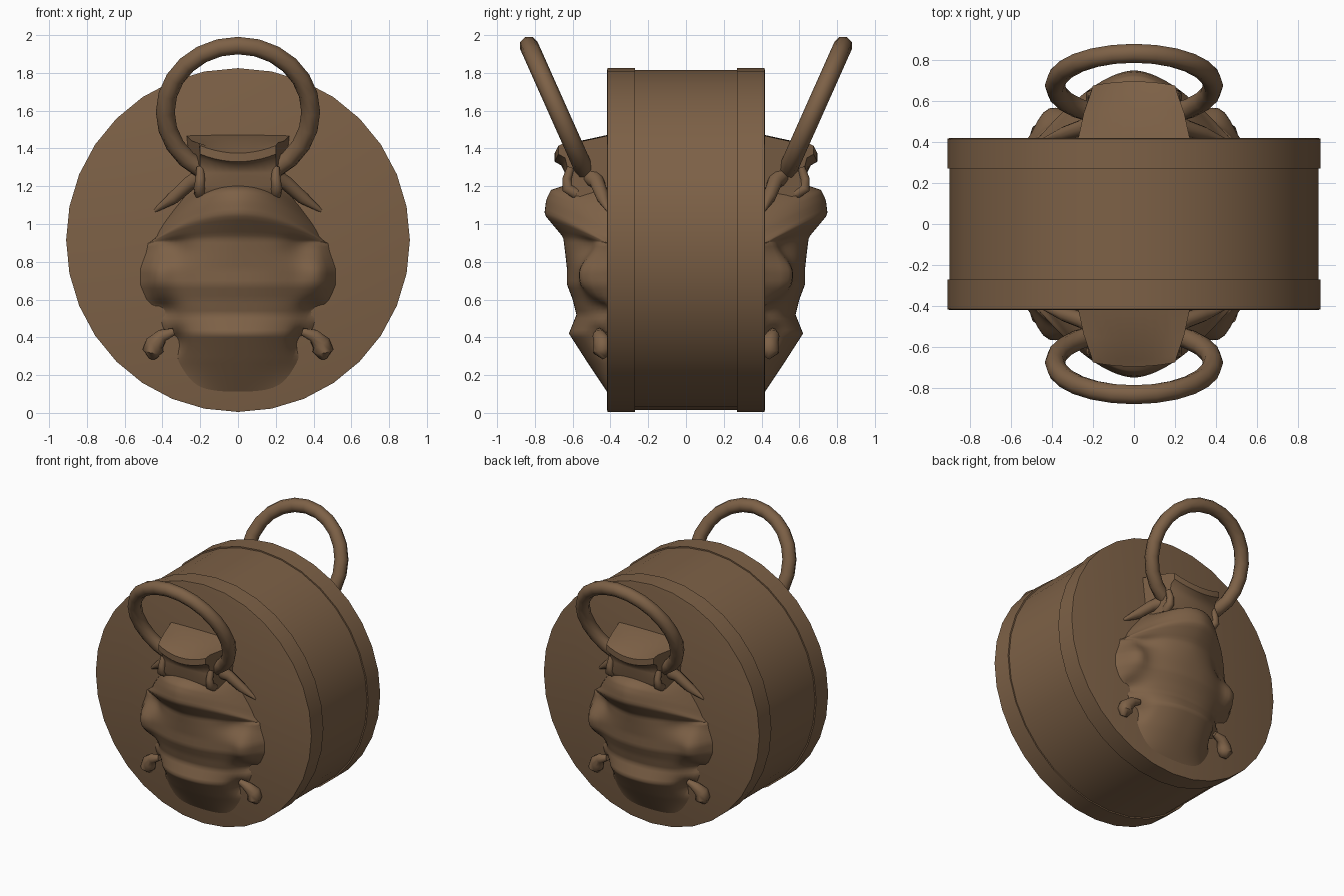
import bpy, bmesh, math
from mathutils import Vector

if "Cube" in bpy.data.objects:
    bpy.data.objects.remove(bpy.data.objects["Cube"])

bronze = bpy.data.materials.new("aged_bronze")
bronze.diffuse_color = (0.205, 0.119, 0.062, 1)
bronze.use_nodes = True
bronze.node_tree.nodes["Principled BSDF"].inputs["Base Color"].default_value = bronze.diffuse_color
ZC = 0.915


def make(name, bm, angle=40):
    bmesh.ops.recalc_face_normals(bm, faces=bm.faces)
    me = bpy.data.meshes.new(name)
    bm.to_mesh(me)
    bm.free()
    ob = bpy.data.objects.new(name, me)
    bpy.context.collection.objects.link(ob)
    me.materials.append(bronze)
    bpy.ops.object.select_all(action='DESELECT')
    ob.select_set(True)
    bpy.context.view_layer.objects.active = ob
    bpy.ops.object.shade_smooth_by_angle(angle=math.radians(angle))
    return ob


def lathe(name, profile, n=32):
    """Spin (radius, y) points about the drum axis; end points are capped."""
    bm = bmesh.new()
    rings = [[bm.verts.new((r * math.sin(2 * math.pi * i / n), y, ZC + r * math.cos(2 * math.pi * i / n)))
              for i in range(n)] for r, y in profile]
    for a, b in zip(rings, rings[1:]):
        for i in range(n):
            bm.faces.new((a[i], a[(i + 1) % n], b[(i + 1) % n], b[i]))
    bm.faces.new(rings[0])
    bm.faces.new(rings[-1])
    return make(name, bm)


def tube(name, pts, radii, n=10, closed=False):
    """Round tube through the points, with one radius for each point."""
    bm = bmesh.new()
    pts = [Vector(p) for p in pts]
    m, rings = len(pts), []
    for i, p in enumerate(pts):
        nxt = pts[(i + 1) % m] if closed else pts[min(i + 1, m - 1)]
        prv = pts[(i - 1) % m] if closed else pts[max(i - 1, 0)]
        t = (nxt - prv).normalized()
        side = t.cross(Vector((0, 1, 0.41))).normalized()
        up = side.cross(t)
        rings.append([bm.verts.new(p + radii[i] * (math.cos(a) * side + math.sin(a) * up))
                      for a in (2 * math.pi * k / n for k in range(n))])
    for i in range(m if closed else m - 1):
        a, b = rings[i], rings[(i + 1) % m]
        for k in range(n):
            bm.faces.new((a[k], a[(k + 1) % n], b[(k + 1) % n], b[k]))
    if not closed:
        bm.faces.new(rings[0])
        bm.faces.new(rings[-1])
    return make(name, bm, 60)


def lerp_rows(rows, z):
    for a, b in zip(rows, rows[1:]):
        if z <= b[0]:
            t = (z - a[0]) / (b[0] - a[0])
            return [p + (q - p) * t for p, q in zip(a, b)]
    return rows[-1]


def bump(x, z, cx, cz, rx, rz, h):
    return h * math.exp(-((abs(x) - cx) / rx) ** 2 - ((z - cz) / rz) ** 2)


# height, forward depth, half width, roundness of the cross-section
HEAD = [(0.10, 0.41, 0.26, 2), (0.28, 0.53, 0.34, 2.4), (0.42, 0.62, 0.40, 2.4),
        (0.52, 0.58, 0.44, 2.4), (0.60, 0.60, 0.50, 2.2), (0.68, 0.63, 0.53, 2.2),
        (0.76, 0.63, 0.53, 2.2), (0.85, 0.64, 0.50, 2.0), (0.93, 0.65, 0.49, 1.8),
        (1.05, 0.75, 0.48, 1.7), (1.13, 0.74, 0.42, 1.8), (1.19, 0.71, 0.33, 2.2),
        (1.21, 0.60, 0.30, 2.2), (1.26, 0.41, 0.26, 2)]


def head(name):
    bm = bmesh.new()
    nz, nx, rows = 58, 36, []
    for j in range(nz + 1):
        z = 0.10 + 1.16 * j / nz
        _, d, w, p = lerp_rows(HEAD, z)
        row = []
        for i in range(nx + 1):
            u = 2 * i / nx - 1
            x = u * w
            edge = 1 - abs(u) ** p
            y = 0.40 + (d - 0.40) * edge
            y += min(1, edge * 4) * (bump(x, z, 0.43, 0.73, 0.08, 0.12, 0.07)      # cheeks
                                     - bump(x, z, 0.33, 0.38, 0.04, 0.06, 0.07)    # pits
                                     - bump(x, z, 0.40, 0.55, 0.07, 0.05, 0.05)
                                     - bump(x, z, 0.33, 0.88, 0.08, 0.06, 0.03))
            # brow top follows a shallow arch
            zz = z - (0.9 * x * x if z > 1.1 else 0.9 * x * x * max(0, (z - 0.9) / 0.2))
            row.append(bm.verts.new((x, -y, zz)))
        rows.append(row)
    for a, b in zip(rows, rows[1:]):
        for i in range(nx):
            bm.faces.new((a[i], a[i + 1], b[i + 1], b[i]))
    return make(name, bm, 70)


# depth, height, half width of the lug that grips the ring
LUG = [(0.40, 1.475, 0.28), (0.56, 1.44, 0.245), (0.66, 1.39, 0.21), (0.695, 1.375, 0.20),
       (0.695, 1.33, 0.20), (0.66, 1.31, 0.20), (0.64, 1.27, 0.20), (0.65, 1.20, 0.225),
       (0.62, 1.15, 0.22), (0.40, 1.13, 0.24)]


def lug(name):
    bm = bmesh.new()
    n, rows = 10, []
    for y, z, w in LUG:
        arch = 0.04 if 1.3 < z < 1.42 else 0
        rows.append([bm.verts.new((w * u, -y + 0.02 * u * u, z + arch * u * u))
                     for u in (2 * i / n - 1 for i in range(n + 1))])
    for a, b in zip(rows, rows[1:]):
        for i in range(n):
            bm.faces.new((a[i], a[i + 1], b[i + 1], b[i]))
    bm.faces.new([r[0] for r in rows])
    bm.faces.new([r[-1] for r in rows])
    return make(name, bm, 45)


# Drum body with a raised band at each end
lathe("drum_body", [(0.90, -0.30), (0.90, 0.30)])
for s, side in ((-1, "front"), (1, "back")):
    lathe(side + "_band", [(0.90, s * 0.27), (0.91, s * 0.27), (0.91, s * 0.415), (0.90, s * 0.418)])

# Front face parts
parts = [head("front_head"), lug("front_lug")]

# Tilted handle ring
tilt = math.atan2(0.33, 0.74)
ring = [(0.385 * math.sin(a), -0.675 - 0.385 * math.cos(a) * math.sin(tilt),
         1.593 + 0.385 * math.cos(a) * math.cos(tilt)) for a in (2 * math.pi * i / 24 for i in range(24))]
parts.append(tube("front_ring", ring, [0.05] * 24, 8, True))

# Paired details: brow creases, lower nubs, ring clasps
for s, side in ((-1, "left"), (1, "right")):
    parts.append(tube(f"front_{side}_brow", [(s * 0.19, -0.50, 1.25), (s * 0.25, -0.47, 1.22),
                      (s * 0.34, -0.44, 1.14), (s * 0.44, -0.41, 1.07)], [0.05, 0.04, 0.035, 0.01]))
    parts.append(tube(f"front_{side}_nub", [(s * 0.34, -0.46, 0.43), (s * 0.40, -0.46, 0.41),
                      (s * 0.44, -0.44, 0.37), (s * 0.45, -0.44, 0.33), (s * 0.45, -0.42, 0.295)],
                      [0.02, 0.035, 0.05, 0.055, 0.025]))
    parts.append(tube(f"front_{side}_clasp", [(s * 0.20, -0.61, 1.30), (s * 0.20, -0.63, 1.24),
                      (s * 0.205, -0.63, 1.19), (s * 0.20, -0.58, 1.16)], [0.02, 0.025, 0.03, 0.03]))

# Same set turned half round for the back face
for ob in parts:
    copy = ob.copy()
    copy.name = ob.name.replace("front", "back")
    copy.rotation_euler.z = math.pi
    bpy.context.collection.objects.link(copy)
